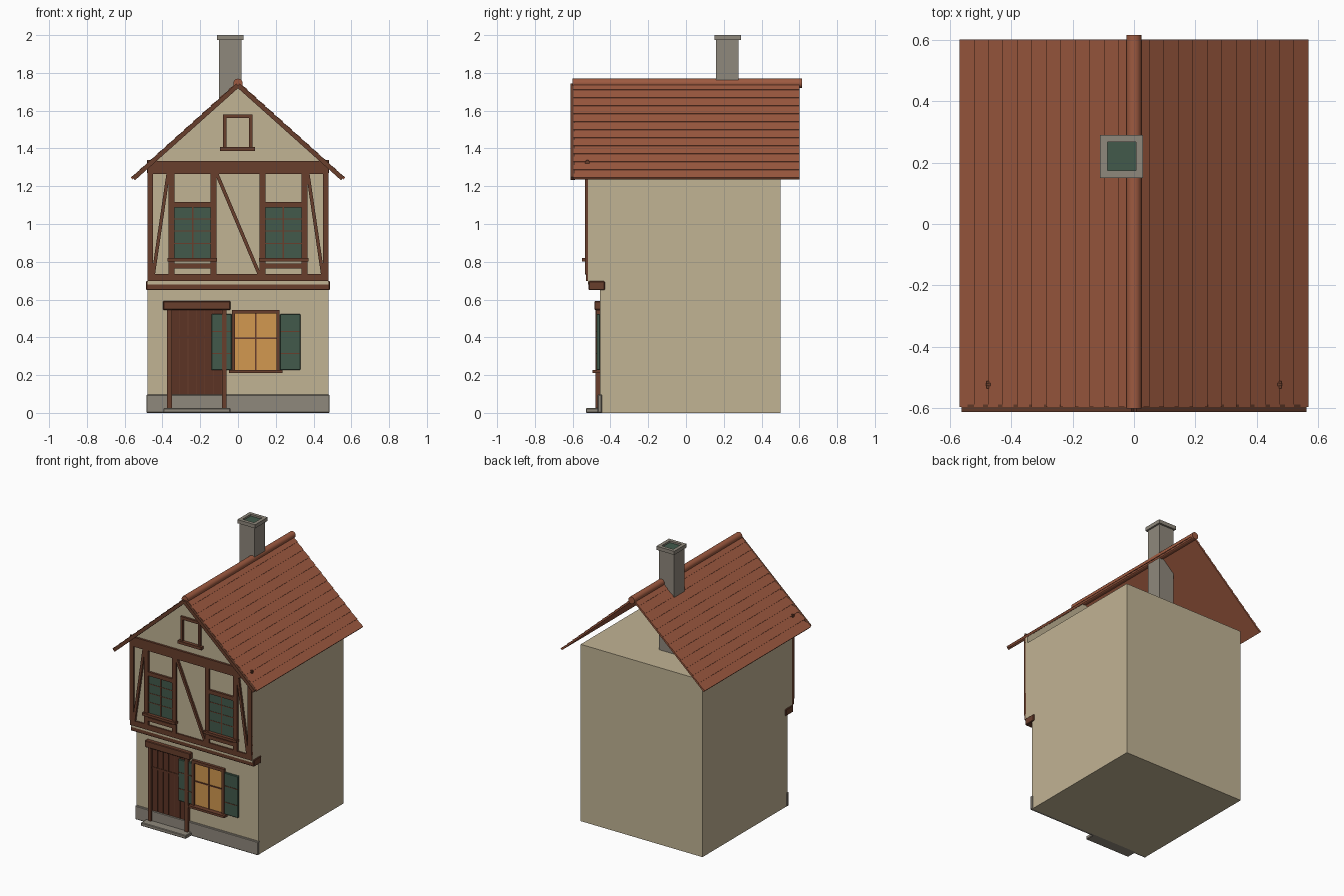
import bpy, bmesh, math
from mathutils import Vector

cube = bpy.data.objects.get("Cube")
if cube:
    bpy.data.objects.remove(cube, do_unlink=True)


def material(name, r, g, b):
    lin = [(c / 255 / 12.92) if c < 10 else ((c / 255 + 0.055) / 1.055) ** 2.4 for c in (r, g, b)]
    m = bpy.data.materials.new(name)
    m.use_nodes = True
    m.diffuse_color = (*lin, 1)
    m.node_tree.nodes["Principled BSDF"].inputs["Base Color"].default_value = (*lin, 1)
    return m


PLASTER = material("plaster", 193, 179, 148)
TIMBER = material("timber", 104, 62, 44)
DOOR = material("door_wood", 92, 52, 37)
TILE = material("roof_tile", 158, 90, 64)
STONE = material("stone", 143, 136, 124)
GREEN = material("green_paint", 66, 90, 75)
GLOW = material("lit_glass", 210, 153, 80)


def finish(name, bm, *mats):
    bmesh.ops.recalc_face_normals(bm, faces=bm.faces)
    mesh = bpy.data.meshes.new(name)
    bm.to_mesh(mesh)
    bm.free()
    ob = bpy.data.objects.new(name, mesh)
    bpy.context.collection.objects.link(ob)
    for m in mats:
        mesh.materials.append(m)
    return ob


def box(name, mat, x, y, z, bevel=0):
    """Box from (min, max) pairs."""
    bm = bmesh.new()
    bmesh.ops.create_cube(bm, size=1)
    for v in bm.verts:
        v.co = [p[0] + (c + 0.5) * (p[1] - p[0]) for c, p in zip(v.co, (x, y, z))]
    ob = finish(name, bm, mat)
    if bevel:
        mod = ob.modifiers.new("bevel", "BEVEL")
        mod.width, mod.segments = bevel, 1
    return ob


def prism(name, mat, points, axis, lo, hi):
    """Extrude a closed profile along x or y."""
    bm = bmesh.new()
    place = (lambda p, d: (d, p[0], p[1])) if axis == "x" else (lambda p, d: (p[0], d, p[1]))
    face = bm.faces.new([bm.verts.new(place(p, lo)) for p in points])
    new = bmesh.ops.extrude_face_region(bm, geom=[face])["geom"]
    shift = Vector((hi - lo, 0, 0) if axis == "x" else (0, hi - lo, 0))
    bmesh.ops.translate(bm, vec=shift, verts=[g for g in new if isinstance(g, bmesh.types.BMVert)])
    return finish(name, bm, mat)


def strut(name, mat, a, b, width, y):
    """Slanting board between two (x, z) points."""
    a, b = Vector(a), Vector(b)
    d = (b - a).normalized() * width / 2
    n = Vector((-d.y, d.x))
    return prism(name, mat, [a + n, b + n, b - n, a - n], "y", *y)


W = 0.48          # half width of the house
LOW = -0.455      # ground floor front
UP = -0.52        # upper floor front
BEAM = (-0.535, -0.51)

# Walls with overhanging upper floor, and the front gable
prism("house_walls", PLASTER, [(LOW, 0), (0.5, 0), (0.5, 1.26), (UP, 1.26), (UP, 0.68), (LOW, 0.68)], "x", -W, W)
prism("front_gable", PLASTER, [(-W, 1.26), (W, 1.26), (W, 1.305), (0, 1.735), (-W, 1.305)], "y", UP, -0.5)

# Stone plinth and door step
box("stone_plinth", STONE, (-0.485, 0.485), (-0.468, -0.445), (0, 0.097), 0.004)
box("door_step", STONE, (-0.395, -0.04), (-0.53, -0.445), (0, 0.025), 0.004)

# Horizontal beams
box("jetty_beam", TIMBER, (-0.487, 0.487), (-0.515, -0.43), (0.65, 0.698), 0.004)
box("lower_beam", TIMBER, (-W, W), (-0.53, -0.51), (0.698, 0.735))
box("upper_beam", TIMBER, (-W, W), BEAM, (1.265, 1.333))

# Upper floor framing, mirrored
for side, s in (("right", -1), ("left", 1)):
    def span(a, b):
        return tuple(sorted((a * s, b * s)))
    box(side + "_corner_post", TIMBER, span(0.45, W), BEAM, (0.735, 1.265))
    box(side + "_outer_window_post", TIMBER, span(0.335, 0.367), BEAM, (0.735, 1.265))
    box(side + "_inner_window_post", TIMBER, span(0.115, 0.145), BEAM, (0.735, 1.265))
    box(side + "_window_lintel", TIMBER, span(0.145, 0.335), BEAM, (1.088, 1.116))
    box(side + "_window_rail", TIMBER, span(0.145, 0.335), BEAM, (0.765, 0.79))
    box(side + "_window_sill", TIMBER, span(0.11, 0.372), (-0.55, -0.51), (0.802, 0.82))
    strut(side + "_brace", TIMBER, (s * 0.448, 0.735), (s * 0.37, 1.265), 0.018, BEAM)
    # closed green leaves with thin bars
    for a, b, leaf in ((0.145, 0.238, "inner"), (0.242, 0.335, "outer")):
        box(f"{side}_{leaf}_upper_leaf", GREEN, span(a, b), (-0.526, -0.515), (0.82, 1.088))
    box(side + "_window_mullion", TIMBER, span(0.236, 0.244), (-0.529, -0.515), (0.82, 1.088))
    for i, z in enumerate((0.895, 0.96, 1.025)):
        box(f"{side}_window_bar_{i}", TIMBER, span(0.145, 0.335), (-0.528, -0.515), (z, z + 0.005))
    # small peg poking out of the roof
    box(side + "_roof_peg", TIMBER, span(0.467, 0.482), (-0.527, -0.517), (1.27, 1.338))
strut("centre_brace", TIMBER, (-0.112, 1.265), (0.112, 0.735), 0.018, BEAM)

# Gable window frame
for x in (-0.08, 0.058):
    box("gable_window_jamb", TIMBER, (x, x + 0.018), BEAM, (1.39, 1.58))
box("gable_window_head", TIMBER, (-0.08, 0.076), BEAM, (1.56, 1.58))
box("gable_window_sill", TIMBER, (-0.095, 0.091), (-0.545, -0.51), (1.387, 1.407))

# Door
for i in range(6):
    x = -0.352 + i * 0.0445
    box(f"door_plank_{i}", DOOR, (x, x + 0.041), (-0.463, -0.45), (0.025, 0.545))
box("door_backing", TIMBER, (-0.352, -0.085), (-0.459, -0.45), (0.025, 0.545))
box("door_batten", DOOR, (-0.352, -0.14), (-0.466, -0.45), (0.395, 0.41))
for x in (-0.375, -0.085):
    box("door_post", TIMBER, (x, x + 0.025), (-0.48, -0.445), (0.02, 0.545))
box("door_lintel", TIMBER, (-0.397, -0.04), (-0.485, -0.445), (0.545, 0.592), 0.004)

# Lit window
box("lit_window", GLOW, (-0.02, 0.205), (-0.46, -0.45), (0.225, 0.53))
for x, w in ((-0.033, 0.018), (0.091, 0.008), (0.203, 0.018)):
    box("window_upright", TIMBER, (x, x + w), (-0.475 if w > 0.01 else -0.466, -0.45), (0.222, 0.545))
box("window_crossbar", TIMBER, (-0.02, 0.205), (-0.466, -0.45), (0.391, 0.399))
box("window_head", TIMBER, (-0.033, 0.221), (-0.475, -0.45), (0.525, 0.546))
box("window_sill", TIMBER, (-0.048, 0.236), (-0.495, -0.45), (0.21, 0.226))

# Open shutters
for x0, x1 in ((-0.141, -0.033), (0.222, 0.33)):
    box("shutter", GREEN, (x0, x1), (-0.473, -0.455), (0.227, 0.523), 0.003)
    for z in (0.312, 0.428):
        box("shutter_bar", TIMBER, (x0 + 0.004, x1 - 0.004), (-0.476, -0.46), (z, z + 0.005))

# Tiled roof slopes with stepped courses
COURSES = 12
ridge, eave = Vector((0, 1.752)), Vector((0.565, 1.243))
along = (eave - ridge) / COURSES
normal = Vector((-along.y, along.x)).normalized()
for side, s in (("right", -1), ("left", 1)):
    top = []
    for i in range(COURSES):
        top += [ridge + along * i, ridge + along * (i + 1) + normal * 0.005]
    profile = top + [eave - normal * 0.01, ridge - Vector((0, 0.014))]
    prism(side + "_roof_slope", TILE, [(s * p.x, p.y) for p in profile], "y", -0.595, 0.6)
    strut(side + "_bargeboard", TIMBER, (0, 1.735), (s * 0.553, 1.241), 0.024, (-0.612, -0.588))

# Ridge tiles
bm = bmesh.new()
bmesh.ops.create_cone(bm, cap_ends=True, segments=12, radius1=0.025, radius2=0.025, depth=1.215)
for v in bm.verts:
    v.co = (v.co.x, v.co.z + 0.0075, v.co.y + 1.745)
ridge_ob = finish("ridge_tiles", bm, TILE)
bpy.context.view_layer.objects.active = ridge_ob
ridge_ob.select_set(True)
bpy.ops.object.shade_smooth_by_angle(angle=math.radians(40))

# Chimney with hollow cap
box("chimney_stack", STONE, (-0.1, 0.018), (0.16, 0.277), (1.26, 1.976))
bm = bmesh.new()
bmesh.ops.create_cube(bm, size=1)
for v in bm.verts:
    v.co = (v.co.x * 0.14 - 0.04, v.co.y * 0.14 + 0.22, v.co.z * 0.026 + 1.987)
top = max(bm.faces, key=lambda f: f.calc_center_median().z)
bmesh.ops.inset_region(bm, faces=[top], thickness=0.034)
hole = bmesh.ops.extrude_discrete_faces(bm, faces=[top])["faces"][0]
bmesh.ops.translate(bm, vec=(0, 0, -0.012), verts=hole.verts)
hole.material_index = 1
finish("chimney_cap", bm, STONE, GREEN)
